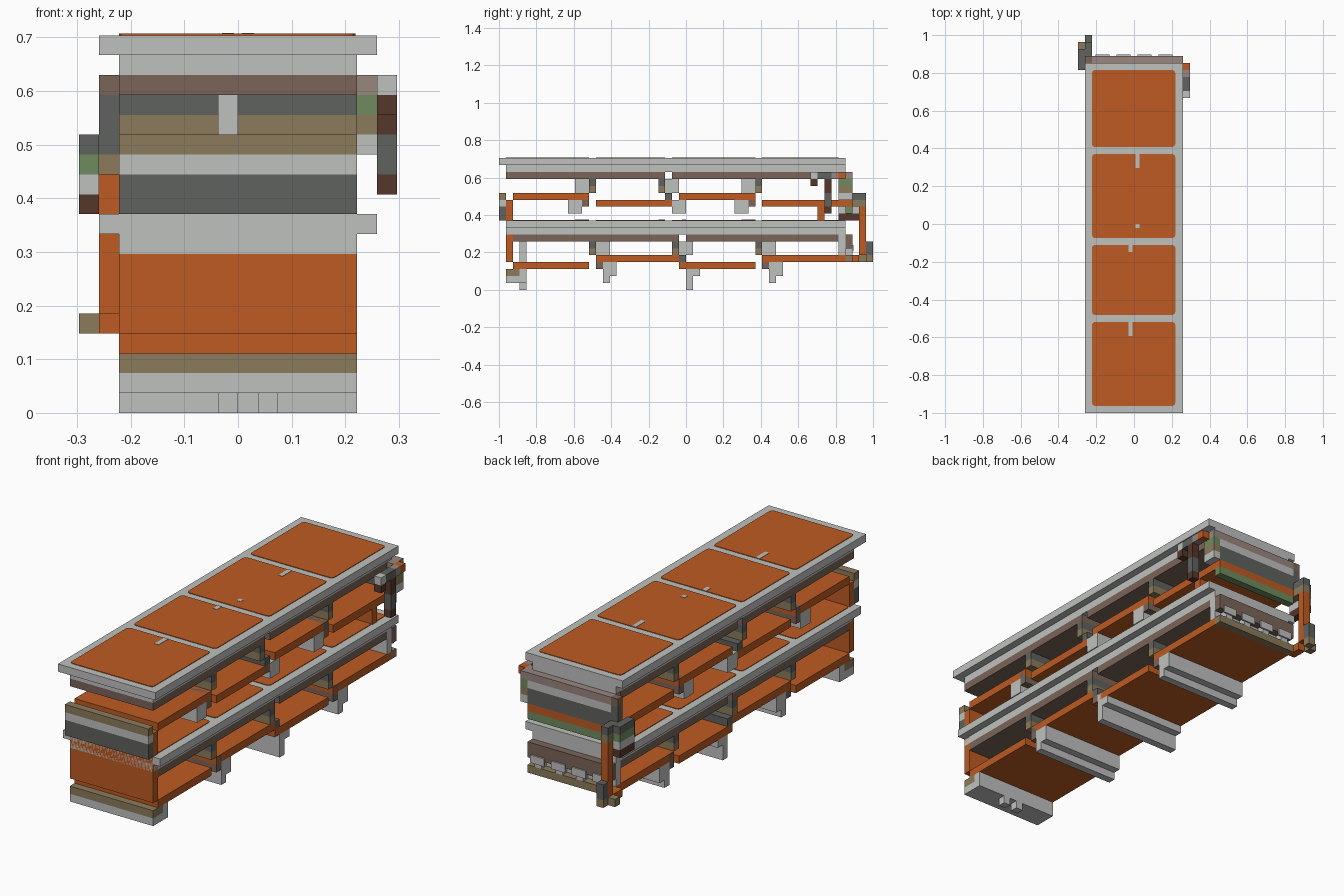
import bpy
import bmesh

cube = bpy.data.objects.get("Cube")
if cube:
    bpy.data.objects.remove(cube, do_unlink=True)

UNIT = 2 / 54  # one building block; the model is 54 blocks long


def linear(c):
    c /= 255
    return c / 12.92 if c <= 0.04045 else ((c + 0.055) / 1.055) ** 2.4


def material(name, hex_colour):
    col = [linear(v) for v in bytes.fromhex(hex_colour)] + [1]
    mat = bpy.data.materials.new(name)
    mat.use_nodes = True
    mat.diffuse_color = col
    mat.node_tree.nodes["Principled BSDF"].inputs["Base Color"].default_value = col
    return mat


orange = material("orange", "bd5b22")
light = material("light_grey", "bfc1bf")
dark = material("dark_grey", "60625e")
tan = material("tan", "8c7b5b")
green = material("green", "708b60")
brown = material("brown", "7b6559")
deep = material("deep_brown", "55372b")
rose = material("dusty_rose", "9a867f")


def box(name, mat, x, y, z, corner=0):
    """Block spanning the (low, high) pairs x, y and z, counted in units."""
    bm = bmesh.new()
    bmesh.ops.create_cube(bm, size=1)
    for v in bm.verts:
        for i, (lo, hi) in enumerate((x, y, z)):
            v.co[i] = UNIT * (lo if v.co[i] < 0 else hi)
    if corner:
        upright = [e for e in bm.edges
                   if abs(e.verts[0].co.z - e.verts[1].co.z) > 1e-5]
        bmesh.ops.bevel(bm, geom=upright, offset=corner * UNIT,
                        segments=2, affect='EDGES', profile=0.5)
    mesh = bpy.data.meshes.new(name)
    bm.to_mesh(mesh)
    bm.free()
    mesh.materials.append(mat)
    obj = bpy.data.objects.new(name, mesh)
    bpy.context.collection.objects.link(obj)
    return obj


WIDE, BODY = (-7, 7), (-6, 6)
PEG_L, PEG_R = (-1, 0), (0, 1)


def deck(name, front, top, gap):
    """Covered deck: rim slab, grey core and split brown lining."""
    box(name + "_slab", light, WIDE, (front, 23), (top - 1, top))
    box(name + "_core", light, BODY, (-26, 23), (top - 2, top - 1))
    for part, y in (("front", (front + 1, gap)), ("rear", (gap + 1, 22))):
        box(f"{name}_lining_{part}", brown, BODY, y, (top - 3, top - 2))
    # orange inset panels with small grey tabs
    skin = (top, top + 0.08)
    for y in ((front + 1, -14), (-13, -3), (-2, 10), (11, 22)):
        box(name + "_panel", orange, (-6, 5.9), y, skin, corner=0.4)
    tab = (top, top + 0.12)
    for x, y in ((PEG_L, (-16, -14)), (PEG_L, (-4, -3)), (PEG_R, (8, 10))):
        box(name + "_tab", light, (x[0] + 0.2, x[1] - 0.2), y, tab)
    box(name + "_dot", light, (0.2, 0.8), (-0.6, 0), tab)


deck("upper_deck", -27, 19, -3)
deck("lower_deck", -26, 10, -1)


def shelves(name, base, ends):
    """Shelf boards alternating between two heights."""
    for i, y in enumerate(ends):
        z = base + i % 2
        box(f"{name}_{i + 1}", orange, BODY, y, (z, z + 1))


for i, y in enumerate(((-25, -14), (-13, -2), (-1, 10), (11, 24))):
    z = 13 - i % 2
    box(f"upper_shelf_{i + 1}", orange, BODY, y, (z, z + 1))
shelves("lower_shelf", 3, ((-25, -14), (-13, -1), (-1, 10), (11, 23)))


def beam(name, y, step, z, peg, foot):
    """Stepped cross beam descending along y in the direction of step."""
    def span(a, b):
        return tuple(sorted((y + a * step, y + b * step)))
    box(name + "_cap", dark, BODY, span(0, 1), (z + 1, z + 2))
    box(name + "_post", tan, BODY, span(0, 1), (z, z + 1))
    box(name + "_knee", dark, BODY, span(1, 2), (z - 1, z))
    box(name + "_brace", brown, BODY, span(1, 2), (z - 2, z - 1))
    box(name + "_rail", light, BODY, span(2, 4), (z - 3, z - 1))
    box(name + "_peg", light, peg, span(1, 3), (z, z + 2))
    if foot:
        box(name + "_foot", light, BODY, span(2, 3), (z - 4, z - 3))


beam("upper_beam_front", -13, -1, 14, PEG_L, False)
beam("upper_beam_middle", -4, 1, 14, PEG_L, False)
beam("upper_beam_rear", 11, -1, 14, PEG_R, False)
beam("lower_beam_front", -14, 1, 5, PEG_L, True)
beam("lower_beam_middle", -2, 1, 5, PEG_R, True)
beam("lower_beam_rear", 10, 1, 5, PEG_R, True)
box("middle_foot", light, BODY, (0, 1), (0, 1))

# front wall and its trim bands
box("front_wall", orange, BODY, (-26, -25), (4, 13))
for name, mat, z in (("dark", dark, (10, 12)), ("light", light, (12, 13)),
                     ("tan", tan, (13, 14))):
    box("front_trim_" + name, mat, BODY, (-27, -26), z)
box("front_sill", tan, BODY, (-26, -24), (2, 3))
box("front_sill_base", light, BODY, (-26, -24), (1, 2))
box("front_peg", light, PEG_L, (-24, -23), (4, 8))
box("front_foot", light, BODY, (-24, -23), (1, 3))
for x in (PEG_L, (1, 2)):
    box("front_stub", light, x, (-24, -23), (0, 1))

# rear wall bands
for name, mat, z in (("rose", rose, (16, 17)), ("light", light, (15, 16)),
                     ("dark", dark, (13, 15)), ("green", green, (11, 12)),
                     ("brown", brown, (6, 8)), ("tan", tan, (4, 5))):
    box("rear_band_" + name, mat, BODY, (23, 24), z)
box("rear_panel", light, BODY, (22, 23), (5, 8))
box("rear_divider", orange, BODY, (19, 20), (10, 12))
for i in range(4):
    x = -5 + 3 * i
    box("rear_peg", light, (x, x + 1), (23, 24), (5, 6))
    box("rear_peg_head", light, (x - 0.5, x + 1.5), (24, 24.2), (5.5, 6.5))

# corner bracket on the -x side
POST, OUTER = (-7, -6), (-8, -7)
box("bracket_post", orange, POST, (25, 26), (5, 12))
box("bracket_base", orange, POST, (23, 25), (4, 5))
box("bracket_foot", tan, POST, (26, 27), (4, 5))
box("bracket_heel", dark, POST, (26, 27), (5, 7))
box("bracket_block", tan, OUTER, (25, 26), (4, 5))
box("bracket_arm", tan, POST, (23, 26), (12, 13))
box("bracket_cover", dark, POST, (24, 26), (13, 14))
box("bracket_upright", dark, POST, (23, 24), (13, 16))
box("bracket_cap", brown, POST, (23, 24), (16, 17))
for name, mat, z in (("deep", deep, (10, 11)), ("light", light, (11, 12)),
                     ("green", green, (12, 13)), ("dark", dark, (13, 14))):
    box("bracket_side_" + name, mat, OUTER, (22, 25), z)

# corner bracket on the +x side
INNER, EDGE = (6, 7), (7, 8)
for name, mat, z in (("light", light, (13, 14)), ("tan", tan, (14, 15)),
                     ("green", green, (15, 16)), ("rose", rose, (16, 17))):
    box("latch_" + name, mat, INNER, (22, 24), z)
for name, mat, y in (("front", light, (18, 19)), ("middle", dark, (19, 21)),
                     ("rear", rose, (21, 22)), ("end", orange, (22, 23))):
    box("latch_bar_" + name, mat, EDGE, y, (16, 17))
box("latch_hook", deep, EDGE, (18, 19), (15, 16))
for name, mat, z in (("top", deep, (14, 16)), ("middle", dark, (12, 14)),
                     ("bottom", deep, (11, 12))):
    box("latch_pillar_" + name, mat, EDGE, (20, 21), z)
